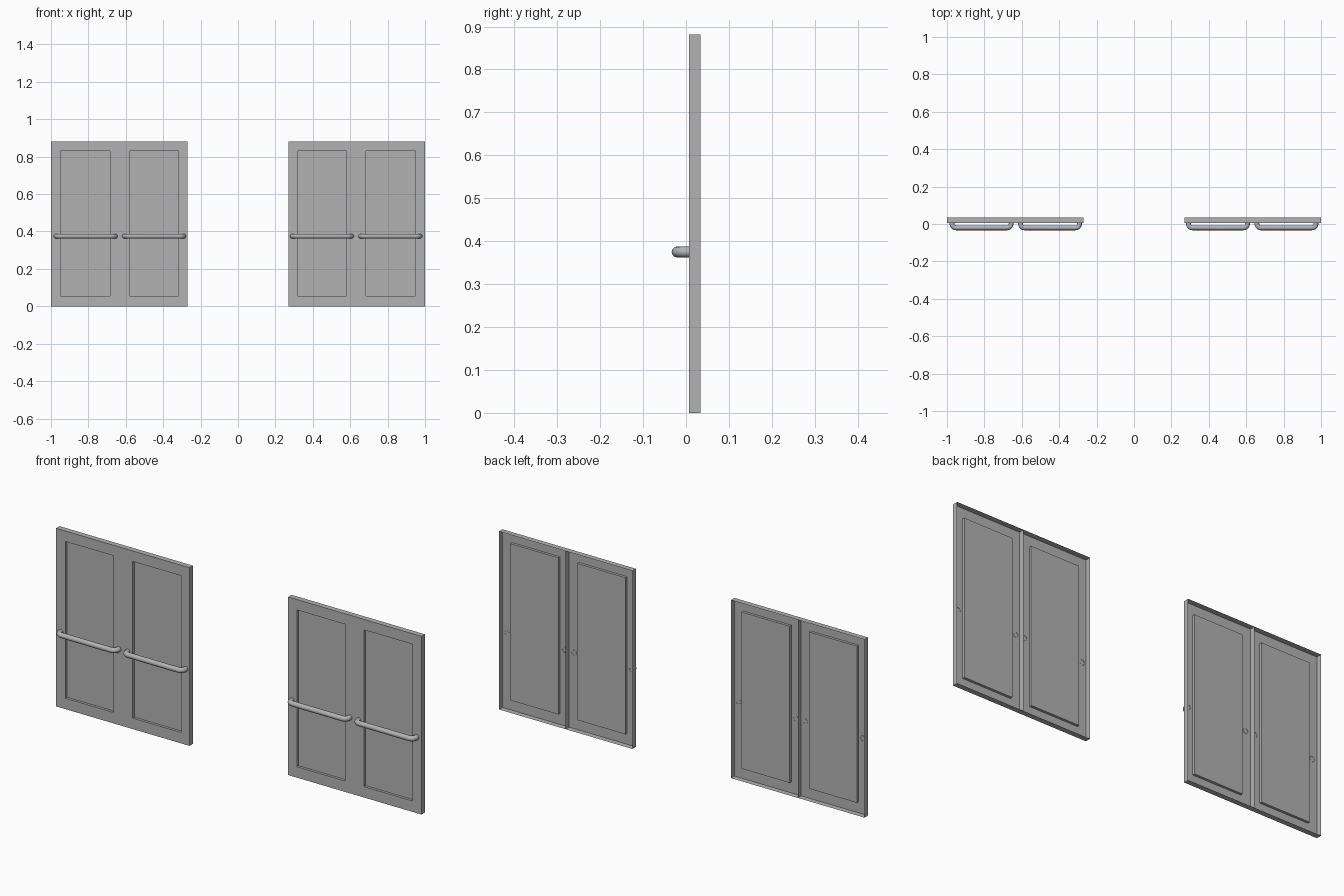
import bpy, bmesh, math

if "Cube" in bpy.data.objects:
    bpy.data.objects.remove(bpy.data.objects["Cube"])

FRONT, BACK, RECESS = 0.0065, 0.0335, 0.019   # y of face sheet, flange edge, sunken panel
HEIGHT = 0.881
PANEL_Z = (0.054, 0.829)

steel = bpy.data.materials.new("grey steel")
steel.diffuse_color = (0.45, 0.45, 0.45, 1)
steel.use_nodes = True
steel.node_tree.nodes["Principled BSDF"].inputs["Base Color"].default_value = steel.diffuse_color


def rect(x0, x1, z0, z1, y):
    return [(x0, y, z0), (x1, y, z0), (x1, y, z1), (x0, y, z1)]


def bridge(bm, a, b, sides=range(4)):
    """Join two four-corner rings with quads."""
    for i in sides:
        j = (i + 1) % 4
        bm.faces.new((a[i], a[j], b[j], b[i]))


def make_door(name, side, x0, x1, p0, p1, inner_flange):
    """Pressed sheet door: face frame, sunken panel and folded-back flanges."""
    bm = bmesh.new()
    rings = [[bm.verts.new((side * x, y, z)) for x, y, z in r] for r in (
        rect(x0, x1, 0, HEIGHT, BACK),
        rect(x0, x1, 0, HEIGHT, FRONT),
        rect(p0, p1, *PANEL_Z, FRONT),
        rect(p0, p1, *PANEL_Z, RECESS))]
    # the flange at the shared middle is made by one door only
    bridge(bm, rings[0], rings[1], range(4) if inner_flange else (0, 1, 2))
    bridge(bm, rings[1], rings[2])
    bridge(bm, rings[2], rings[3])
    bm.faces.new(rings[3])
    bmesh.ops.recalc_face_normals(bm, faces=bm.faces)
    bm.normal_update()
    if max(bm.faces, key=lambda f: f.calc_center_median().y * abs(f.normal.y)).normal.y > 0:
        bmesh.ops.reverse_faces(bm, faces=bm.faces)
    mesh = bpy.data.meshes.new(name)
    bm.to_mesh(mesh)
    bm.free()
    mesh.materials.append(steel)
    bpy.context.collection.objects.link(bpy.data.objects.new(name, mesh))


def make_handle(name, x0, x1, z=0.375, r=0.0128, bend=0.022):
    """Round bar with rounded bends running back into the door."""
    a, b, y = x0 + r, x1 - r, -0.0335 + r
    left = [(a, FRONT + 0.001)]
    for i in range(6):
        t = math.radians(18 * i)
        left.append((a + bend * (1 - math.cos(t)), y + bend * (1 - math.sin(t))))
    path = left + [(a + b - x, yy) for x, yy in reversed(left)]
    curve = bpy.data.curves.new(name, 'CURVE')
    curve.dimensions = '3D'
    curve.bevel_depth = r
    curve.bevel_resolution = 4
    spline = curve.splines.new('POLY')
    spline.points.add(len(path) - 1)
    for p, (x, yy) in zip(spline.points, path):
        p.co = (x, yy, z, 1)
    curve.materials.append(steel)
    obj = bpy.data.objects.new(name, curve)
    bpy.context.collection.objects.link(obj)
    bpy.ops.object.select_all(action='DESELECT')
    obj.select_set(True)
    bpy.context.view_layer.objects.active = obj
    bpy.ops.object.convert(target='MESH')
    bpy.ops.object.shade_smooth_by_angle(angle=math.radians(50))


# Two mirrored pairs of doors, each door with its own bar handle
for side, label in ((-1, "left"), (1, "right")):
    make_door(label + "_inner_door", side, 0.27, 0.635, 0.317, 0.581, True)
    make_door(label + "_outer_door", side, 0.635, 1.0, 0.685, 0.949, False)
    for part, lo, hi in (("inner", 0.278, 0.62), ("outer", 0.644, 0.986)):
        xs = sorted((side * lo, side * hi))
        make_handle(f"{label}_{part}_handle", *xs)
